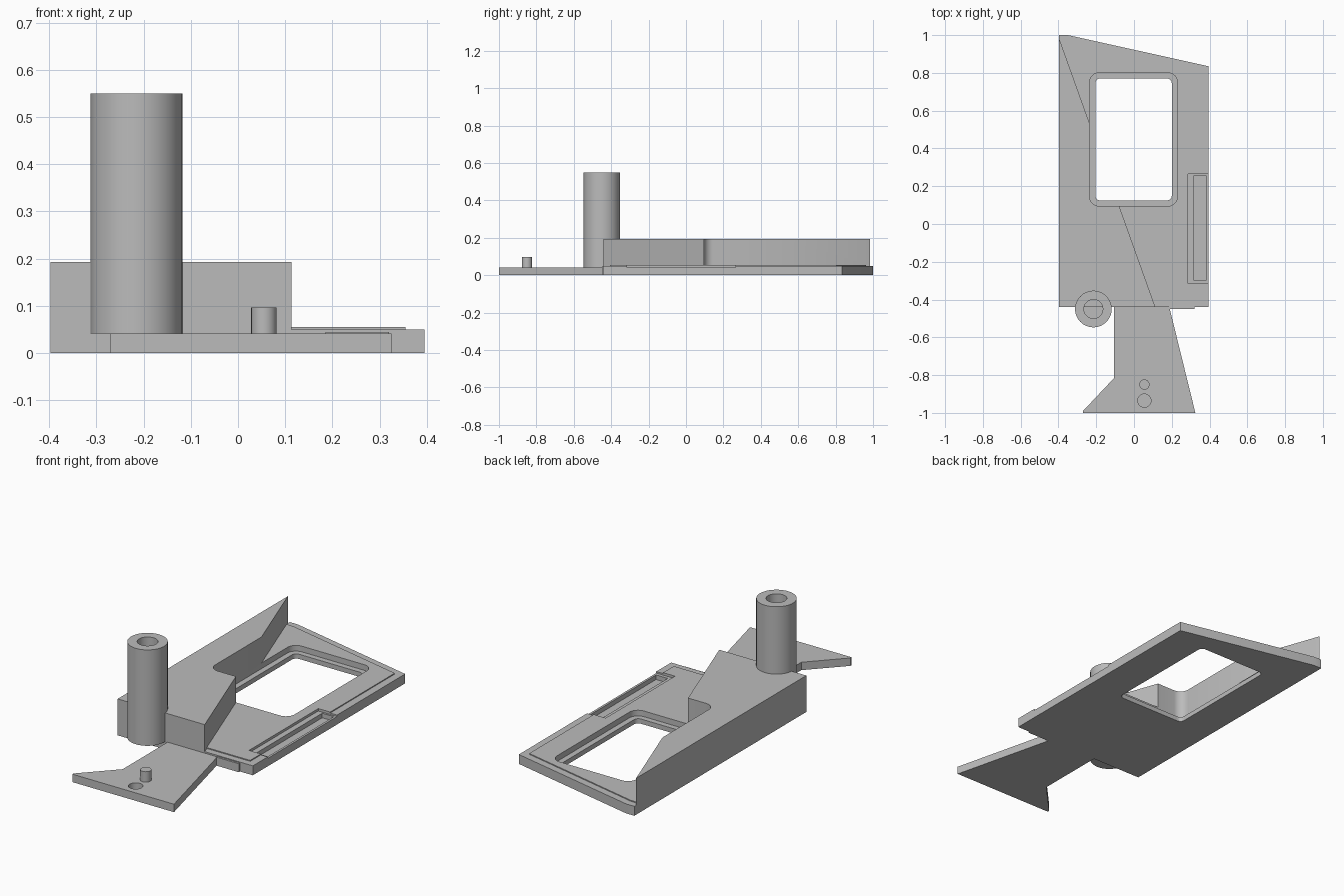
import bpy
import bmesh
from math import cos, sin, pi, radians

cube = bpy.data.objects.get("Cube")
if cube:
    bpy.data.objects.remove(cube, do_unlink=True)

grey = bpy.data.materials.new("plain_grey")
grey.use_nodes = True
COLOUR = (0.5, 0.5, 0.5, 1)
grey.diffuse_color = COLOUR
grey.node_tree.nodes["Principled BSDF"].inputs["Base Color"].default_value = COLOUR


def prism(name, outline, z0, z1):
    """Extrude a counter-clockwise outline from z0 to z1."""
    bm = bmesh.new()
    face = bm.faces.new([bm.verts.new((x, y, z0)) for x, y in outline])
    top = bmesh.ops.extrude_face_region(bm, geom=[face])["geom"]
    verts = [g for g in top if isinstance(g, bmesh.types.BMVert)]
    bmesh.ops.translate(bm, verts=verts, vec=(0, 0, z1 - z0))
    bmesh.ops.recalc_face_normals(bm, faces=bm.faces)
    mesh = bpy.data.meshes.new(name)
    bm.to_mesh(mesh)
    bm.free()
    mesh.materials.append(grey)
    obj = bpy.data.objects.new(name, mesh)
    bpy.context.collection.objects.link(obj)
    return obj


def circle(x, y, r, n=48):
    return [(x + r * cos(2 * pi * i / n), y + r * sin(2 * pi * i / n)) for i in range(n)]


def rounded_rect(x0, x1, y0, y1, r=0.0, n=8):
    if r == 0:
        return [(x0, y0), (x1, y0), (x1, y1), (x0, y1)]
    centres = [(x1 - r, y1 - r), (x0 + r, y1 - r), (x0 + r, y0 + r), (x1 - r, y0 + r)]
    return [(cx + r * cos(pi / 2 * (q + i / n)), cy + r * sin(pi / 2 * (q + i / n)))
            for q, (cx, cy) in enumerate(centres) for i in range(n + 1)]


def combine(obj, outline, z0, z1, operation="DIFFERENCE"):
    """Cut or join a prism, keeping the finished mesh."""
    tool = prism("cutter", outline, z0, z1)
    tool.hide_render = True
    mod = obj.modifiers.new("boolean", "BOOLEAN")
    mod.operation, mod.solver, mod.object = operation, "EXACT", tool
    bpy.context.view_layer.update()
    mesh = bpy.data.meshes.new_from_object(
        obj.evaluated_get(bpy.context.evaluated_depsgraph_get()))
    obj.modifiers.clear()
    obj.data = mesh
    bpy.data.objects.remove(tool, do_unlink=True)


RIGHT, LEFT, FRONT = -0.397, 0.395, -0.44
window = rounded_rect(-0.205, 0.2, 0.125, 0.77, 0.025)
ledge = rounded_rect(-0.235, 0.23, 0.095, 0.8, 0.05)

# Base plate with a thin raised panel and a wedge block on top
plate = prism("base_plate", [(RIGHT, FRONT), (LEFT, FRONT), (LEFT, 0.835),
                             (-0.35, 1.0), (RIGHT, 1.0)], 0, 0.05)
panel = [(RIGHT, -0.405), (0.355, -0.405), (0.355, 0.805), (-0.35, 0.962), (RIGHT, 0.962)]
combine(plate, panel, 0.03, 0.055, "UNION")
wedge = [(RIGHT, FRONT), (0.113, FRONT), (RIGHT, 0.985)]
combine(plate, wedge, 0.03, 0.193, "UNION")

# Stepped window opening and the two-level slot on the left edge
combine(plate, ledge, 0.025, 0.3)
combine(plate, window, -0.1, 0.3)
combine(plate, rounded_rect(0.285, 0.45, -0.315, 0.265), 0.042, 0.3)
combine(plate, rounded_rect(0.315, 0.383, -0.297, 0.255), 0.018, 0.3)

# Flared front tab with a blind hole, a peg and a small side lip
tab = prism("front_tab", [(-0.27, -1.0), (0.325, -1.0), (0.32, -0.98), (0.187, FRONT),
                          (-0.105, FRONT), (-0.105, -0.815), (-0.27, -0.99)], 0, 0.042)
combine(tab, circle(0.055, -0.935, 0.035), 0.01, 0.2)
peg = prism("tab_peg", circle(0.055, -0.85, 0.027, 32), 0.042, 0.097)
lip = prism("front_lip", rounded_rect(0.185, 0.32, -0.45, FRONT), 0, 0.045)

# Upright post with a deep bore
post = prism("post", circle(-0.215, -0.45, 0.097, 64), 0.042, 0.55)
combine(post, circle(-0.215, -0.45, 0.05), 0.06, 0.7)

# Smooth the round walls and keep the edges sharp
bpy.ops.object.select_all(action="DESELECT")
for obj in (plate, tab, peg, lip, post):
    obj.select_set(True)
bpy.context.view_layer.objects.active = plate
bpy.ops.object.shade_smooth_by_angle(angle=radians(30))
